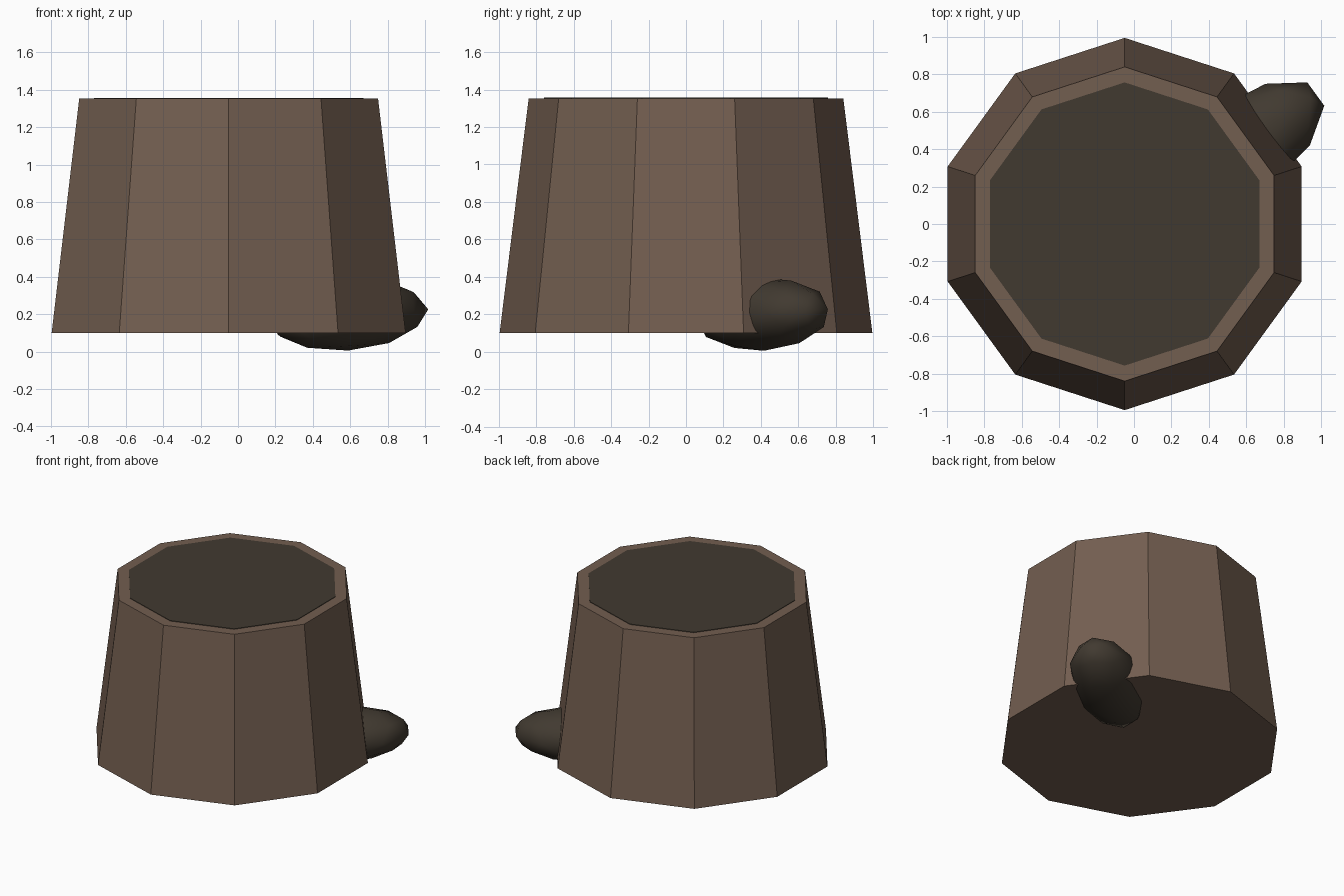
import bpy, bmesh
from math import sin, cos, pi, tau, radians
from mathutils import Matrix

cube = bpy.data.objects.get("Cube")
if cube:
    bpy.data.objects.remove(cube, do_unlink=True)

SIDES = 10
CENTRE_X = -0.05


def make_material(name, rgb):
    mat = bpy.data.materials.new(name)
    mat.use_nodes = True
    mat.diffuse_color = (*rgb, 1)
    mat.node_tree.nodes["Principled BSDF"].inputs["Base Color"].default_value = (*rgb, 1)
    return mat


def add_object(name, bm, mat):
    bmesh.ops.recalc_face_normals(bm, faces=bm.faces)
    mesh = bpy.data.meshes.new(name)
    bm.to_mesh(mesh)
    bm.free()
    mesh.materials.append(mat)
    obj = bpy.data.objects.new(name, mesh)
    bpy.context.collection.objects.link(obj)
    return obj


def tapered_prism(name, r_low, r_high, z_low, z_high, mat):
    """Ten-sided block with a corner facing the front and the back."""
    bm = bmesh.new()
    rings = []
    for r, z in ((r_low, z_low), (r_high, z_high)):
        angles = [pi / 2 + i * tau / SIDES for i in range(SIDES)]
        rings.append([bm.verts.new((CENTRE_X + r * cos(a), r * sin(a), z)) for a in angles])
    low, high = rings
    bm.faces.new(low)
    bm.faces.new(high)
    for i in range(SIDES):
        j = (i + 1) % SIDES
        bm.faces.new((low[i], low[j], high[j], high[i]))
    return add_object(name, bm, mat)


bark = make_material("brown bark", (0.171, 0.112, 0.080))
dark = make_material("dark wood", (0.053, 0.042, 0.030))

# Tapered trunk and the dark plate set into its top
tapered_prism("trunk", 0.995, 0.84, 0.10, 1.352, bark)
tapered_prism("top_plate", 0.757, 0.757, 1.349, 1.356, dark)

# Smooth root lump poking out of the back left side and the underside
bm = bmesh.new()
bmesh.ops.create_icosphere(bm, subdivisions=2, radius=1)
placement = (Matrix.Translation((0.58, 0.41, 0.20))
             @ Matrix.Rotation(radians(36), 4, "Z")
             @ Matrix.Rotation(radians(-3), 4, "Y")
             @ Matrix.Diagonal((0.51, 0.25, 0.195, 1)))
bm.transform(placement)
lump = add_object("root_lump", bm, dark)
for poly in lump.data.polygons:
    poly.use_smooth = True
